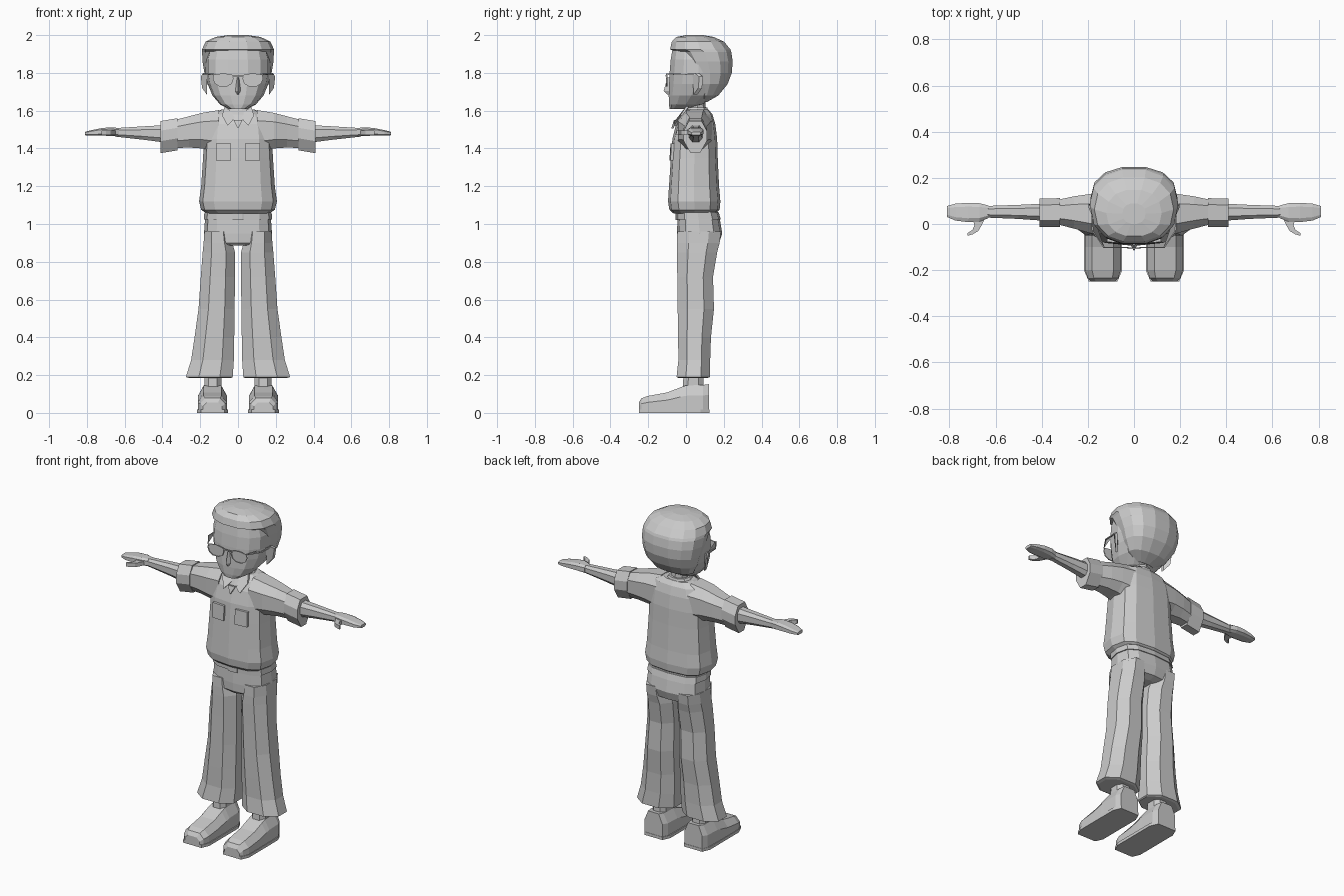
import bpy, bmesh, math
from mathutils import Vector

grey = bpy.data.materials.new("plain grey")
grey.diffuse_color = (0.6, 0.6, 0.6, 1)


def finish(name, bm, mirror=False):
    bmesh.ops.recalc_face_normals(bm, faces=bm.faces[:])
    me = bpy.data.meshes.new(name)
    bm.to_mesh(me)
    bm.free()
    me.materials.append(grey)
    ob = bpy.data.objects.new(name, me)
    bpy.context.collection.objects.link(ob)
    if mirror:
        m = ob.modifiers.new("mirror", 'MIRROR')
        m.use_clip = False
        m.use_mirror_merge = False
    return ob


def rounded(n, p):
    """Unit superellipse with n points."""
    def f(v):
        return math.copysign(abs(v) ** (2 / p), v) if abs(v) > 1e-6 else 0
    return [(f(math.cos(2 * math.pi * i / n)), f(math.sin(2 * math.pi * i / n))) for i in range(n)]


def chamfer(c):
    """Unit rectangle with cut corners."""
    return [(1, -c), (1, c), (c, 1), (-c, 1), (-1, c), (-1, -c), (-c, -1), (c, -1)]


PLACE = {'Z': lambda t, a, b: (a, b, t), 'X': lambda t, a, b: (t, a, b), 'Y': lambda t, a, b: (a, t, b)}


def loft(name, axis, unit, stations, mirror=False):
    """Skin through stations (position, min a, max a, min b, max b)."""
    bm = bmesh.new()
    rings = []
    for t, a0, a1, b0, b1 in stations:
        rings.append([bm.verts.new(PLACE[axis](t, (a0 + a1) / 2 + u * (a1 - a0) / 2,
                                               (b0 + b1) / 2 + v * (b1 - b0) / 2)) for u, v in unit])
    n = len(unit)
    for r, s in zip(rings, rings[1:]):
        for i in range(n):
            bm.faces.new((r[i], r[(i + 1) % n], s[(i + 1) % n], s[i]))
    bm.faces.new(rings[0])
    bm.faces.new(rings[-1])
    return finish(name, bm, mirror)


def centred(rows):
    """Rows (z, half width, front, back) to symmetric stations."""
    return [(z, -w, w, f, b) for z, w, f, b in rows]


def slab(name, pts, depth, mirror=True):
    """Polygon thickened along a vector."""
    bm = bmesh.new()
    lo = [bm.verts.new(p) for p in pts]
    hi = [bm.verts.new(Vector(p) + Vector(depth)) for p in pts]
    bm.faces.new(lo)
    bm.faces.new(hi)
    n = len(pts)
    for i in range(n):
        bm.faces.new((lo[i], lo[(i + 1) % n], hi[(i + 1) % n], hi[i]))
    return finish(name, bm, mirror)


# Head, hair and neck
loft("head", 'Z', rounded(14, 2.5), centred([
    (1.61, .05, -.088, .0), (1.633, .095, -.092, .09), (1.68, .135, -.094, .15), (1.74, .16, -.092, .2),
    (1.80, .172, -.09, .22), (1.87, .172, -.084, .22), (1.95, .15, -.07, .2)]))
loft("hair", 'Z', rounded(14, 2.3), centred([
    (1.645, .06, .06, .11), (1.68, .125, .05, .172), (1.74, .162, .03, .222), (1.80, .178, .01, .245),
    (1.86, .188, -.02, .25), (1.91, .19, -.05, .243), (1.925, .19, -.088, .238), (1.965, .172, -.078, .205),
    (1.99, .12, -.055, .15), (2.0, .05, .0, .09)]))
loft("neck", 'Z', rounded(8, 2), centred([(1.55, .055, .01, .11), (1.68, .05, .02, .10)]))

# Ears, nose and glasses
slab("ear", [(.165, .035, 1.79), (.185, .045, 1.80), (.197, .07, 1.78), (.19, .065, 1.72), (.165, .04, 1.685)],
     (0, .02, 0))
loft("nose", 'Z', [(-1, 1), (1, 1), (0, -1)], centred([
    (1.685, .008, -.10, -.08), (1.705, .02, -.118, -.08), (1.775, .009, -.098, -.08)]))


def rim(name, outline, inner, y, depth):
    """Flat frame around a lens."""
    bm = bmesh.new()
    n = len(outline)
    cx, cz = .078, 1.765
    rows = [[bm.verts.new((cx + u * k, yy, cz + v * k)) for u, v in outline]
            for k, yy in ((1, y), (inner, y), (inner, y + depth), (1, y + depth))]
    for j in range(4):
        a, b = rows[j], rows[(j + 1) % 4]
        for i in range(n):
            bm.faces.new((a[i], a[(i + 1) % n], b[(i + 1) % n], b[i]))
    finish(name, bm, True)


lens = [(.05, .026), (.056, .005), (.045, -.022), (.02, -.037), (-.02, -.037), (-.045, -.022),
        (-.055, .005), (-.047, .026), (0, .033)]
rim("glasses_rim", lens, .9, -.105, .006)
slab("glasses_lens", [(.078 + u * .92, -.102, 1.765 + v * .92) for u, v in lens], (0, .003, 0))
slab("glasses_bridge", [(-.028, -.108, 1.781), (.028, -.108, 1.781), (.028, -.108, 1.788), (-.028, -.108, 1.788)],
     (0, .006, 0), False)
slab("glasses_temple", [(.127, -.104, 1.788), (.127, -.104, 1.796), (.178, -.03, 1.798), (.182, .05, 1.798),
                        (.182, .05, 1.79), (.178, -.03, 1.79)], (.005, 0, 0))

# Shirt
loft("shirt_body", 'Z', rounded(12, 2.9), centred([
    (1.055, .165, -.065, .155), (1.075, .195, -.088, .178), (1.12, .206, -.095, .182), (1.2, .195, -.09, .175),
    (1.35, .185, -.08, .168), (1.45, .18, -.072, .165), (1.53, .17, -.052, .155), (1.58, .145, -.025, .14),
    (1.605, .09, .0, .12)]))
loft("sleeve", 'X', chamfer(.5), [
    (.10, -.045, .14, 1.38, 1.603), (.19, -.04, .13, 1.40, 1.588), (.26, -.02, .12, 1.405, 1.57),
    (.33, -.002, .105, 1.402, 1.552)], True)
loft("sleeve_cuff", 'X', [(-1, .4), (-.55, 1), (.55, 1), (1, .4), (1, -.25), (.4, -1), (-.4, -1), (-1, -.25)], [
    (.32, -.012, .112, 1.39, 1.56), (.41, -.012, .11, 1.375, 1.545)], True)
loft("collar_band", 'Z', rounded(10, 2.2), centred([(1.585, .085, -.012, .125), (1.618, .062, .005, .115)]))
slab("collar_flap", [(.012, -.018, 1.575), (.07, .0, 1.622), (.085, -.03, 1.575), (.055, -.062, 1.52),
                     (.03, -.06, 1.545)], (0, .015, 0))
slab("shirt_placket", [(-.024, -.064, 1.55), (.024, -.064, 1.55), (0, -.078, 1.505)], (0, .012, 0), False)
slab("chest_pocket", [(.037, -.088, 1.335), (.117, -.082, 1.335), (.117, -.078, 1.425), (.037, -.082, 1.425)],
     (0, .015, 0))

# Arms and hands
loft("forearm", 'X', chamfer(.5), [
    (.36, .012, .09, 1.428, 1.525), (.50, .022, .083, 1.446, 1.517), (.645, .028, .078, 1.462, 1.508)], True)
loft("hand", 'X', chamfer(.6), [
    (.63, .026, .08, 1.463, 1.508), (.67, .01, .09, 1.466, 1.512), (.72, .008, .092, 1.468, 1.508),
    (.775, .015, .088, 1.468, 1.497), (.81, .03, .078, 1.470, 1.488)], True)
slab("thumb", [(.64, .035, 1.472), (.66, -.005, 1.472), (.675, -.03, 1.472), (.70, -.045, 1.472), (.722, -.051, 1.472),
               (.722, -.04, 1.472), (.70, -.025, 1.472), (.692, -.005, 1.472), (.70, .03, 1.472)], (0, 0, .024))

# Trousers
loft("trouser_hips", 'Z', rounded(12, 3), centred([
    (.885, .04, -.035, .14), (.90, .165, -.046, .175), (.95, .18, -.048, .192), (1.02, .175, -.045, .18),
    (1.085, .168, -.045, .162)]))
loft("belt", 'Z', rounded(12, 3), centred([(1.025, .181, -.051, .184), (1.06, .178, -.051, .174)]))
loft("belt_buckle", 'Z', chamfer(.8), centred([(1.022, .03, -.056, -.03), (1.062, .03, -.056, -.03)]))
loft("trouser_leg", 'Z', chamfer(.45), [
    (.185, .035, .26, -.04, .115), (.19, .028, .276, -.05, .128), (.28, .022, .248, -.04, .128),
    (.40, .02, .23, -.042, .132), (.55, .018, .209, -.044, .148), (.72, .016, .197, -.046, .143),
    (.85, .016, .187, -.048, .165), (.90, .03, .182, -.048, .178), (.96, .04, .178, -.046, .185)], True)

# Ankles and shoes
loft("ankle", 'Z', chamfer(.5), [(.12, .088, .178, -.018, .095), (.22, .088, .178, -.012, .09)], True)
loft("shoe", 'Y', [(-1, -1), (1, -1), (1, .25), (.6, 1), (-.6, 1), (-1, .25)], [
    (-.25, .085, .185, 0, .055), (-.235, .068, .2, 0, .078), (-.20, .057, .213, 0, .09), (-.10, .057, .213, 0, .108),
    (-.03, .057, .213, 0, .135), (.0, .058, .212, 0, .145), (.09, .06, .21, 0, .148), (.122, .075, .195, 0, .152)], True)
loft("shoe_sole", 'Z', chamfer(.75), [(0, .052, .216, -.25, .124), (.018, .052, .216, -.25, .124)], True)
